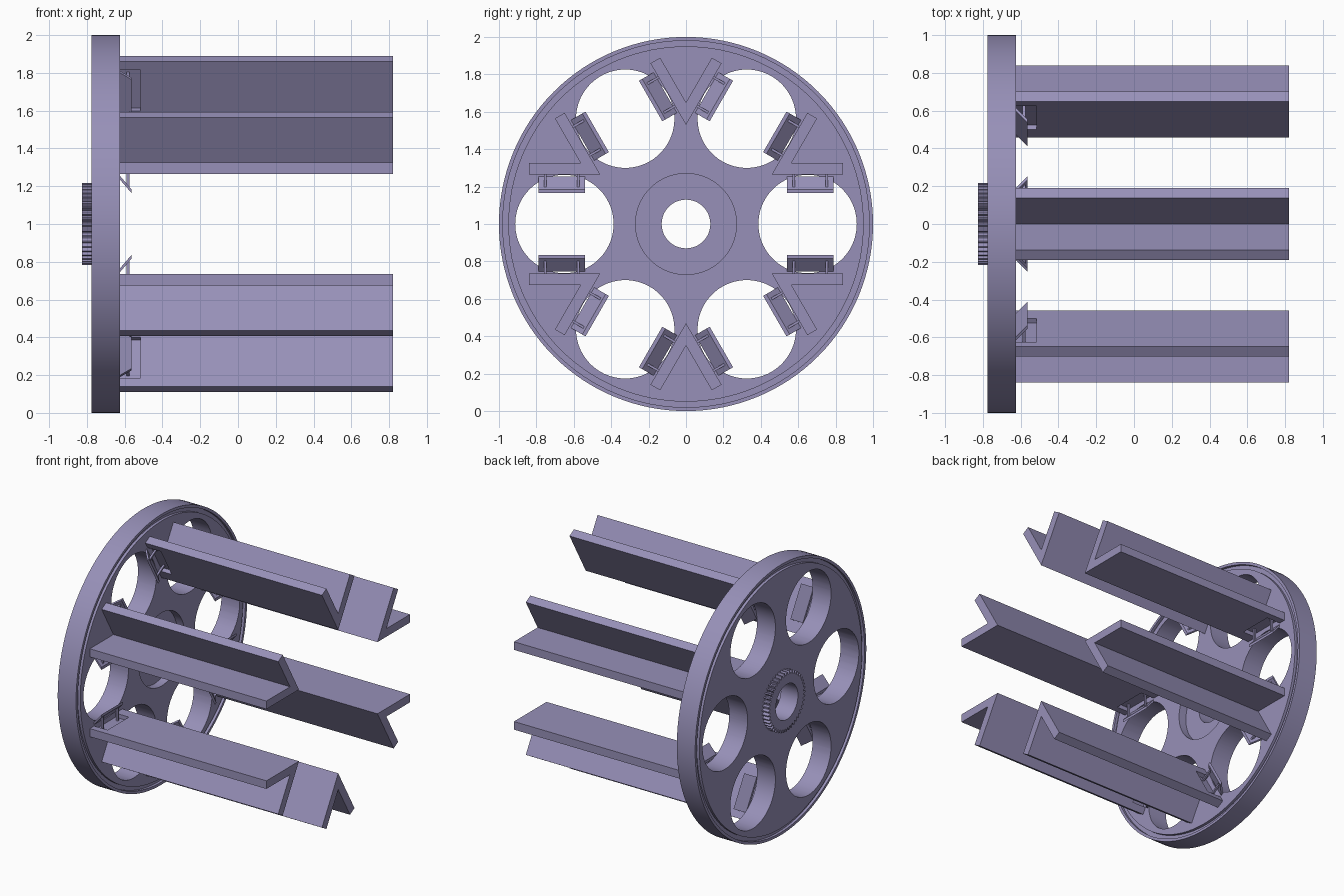
import bpy, bmesh
from math import sin, cos, pi, radians
from mathutils import Matrix, Vector

if "Cube" in bpy.data.objects:
    bpy.data.objects.remove(bpy.data.objects["Cube"], do_unlink=True)

# Single colour
violet = bpy.data.materials.new("dusty_violet")
violet.use_nodes = True
tint = (0.31, 0.28, 0.48, 1)
violet.diffuse_color = tint
violet.node_tree.nodes["Principled BSDF"].inputs["Base Color"].default_value = tint

INNER, OUTER = -0.625, -0.775      # plate faces along the axle
ARM, THICK, APEX = 0.38, 0.06, 0.53
POCKET = (0.08, 0.33)              # pocket span along each arm
POCKET_DEPTH, POCKET_END, RAIL_END = 0.03, -0.515, 0.82


def finish(name, bm, angle=0.0, smooth=False):
    bmesh.ops.recalc_face_normals(bm, faces=bm.faces)
    mesh = bpy.data.meshes.new(name)
    bm.to_mesh(mesh)
    bm.free()
    mesh.materials.append(violet)
    ob = bpy.data.objects.new(name, mesh)
    bpy.context.collection.objects.link(ob)
    ob.location.z = 1
    ob.rotation_euler.x = angle
    if smooth:
        smooth_sharp(ob)
    return ob


def select(ob):
    bpy.ops.object.select_all(action='DESELECT')
    ob.select_set(True)
    bpy.context.view_layer.objects.active = ob


def smooth_sharp(ob):
    select(ob)
    bpy.ops.object.shade_smooth_by_angle(angle=radians(25))


def lathe(bm, profile, steps):
    """Closed profile of (x, radius) about the axle; a radius may be a repeating list."""
    rings = []
    for x, r in profile:
        ring = []
        for i in range(steps):
            a = 2 * pi * i / steps
            rad = r[i % len(r)] if isinstance(r, list) else r
            ring.append(bm.verts.new((x, rad * cos(a), rad * sin(a))))
        rings.append(ring)
    for k, ring in enumerate(rings):
        nxt = rings[(k + 1) % len(rings)]
        for i in range(steps):
            j = (i + 1) % steps
            bm.faces.new((ring[i], ring[j], nxt[j], nxt[i]))


def prism(bm, start, end):
    """Solid between two matching outlines."""
    a = [bm.verts.new(p) for p in start]
    b = [bm.verts.new(p) for p in end]
    bm.faces.new(a)
    bm.faces.new(b)
    for i in range(len(a)):
        j = (i + 1) % len(a)
        bm.faces.new((a[i], a[j], b[j], b[i]))


def on_arm(x, s, d, side):
    """Point s along an arm and d below its outer surface."""
    c, h = cos(pi / 6), 0.5
    return Vector((x, APEX + s * c + d * h, side * (s * h - d * c)))


def rail_outline(x, pocket):
    half = [(0, 0)]
    if pocket:
        s1, s2 = POCKET
        half += [(s1, 0), (s1, POCKET_DEPTH), (s2, POCKET_DEPTH), (s2, 0)]
    half += [(ARM, 0), (ARM, THICK)]
    upper = [on_arm(x, s, d, 1) for s, d in half]
    lower = [on_arm(x, s, d, -1) for s, d in half[1:]]
    return upper + [Vector((x, APEX + 2 * THICK, 0))] + lower[::-1]


# Round end plate: rim groove on both faces, hub recess on the inner face
bm = bmesh.new()
g = 0.02
lathe(bm, [(OUTER, 0.13), (OUTER, 0.95), (OUTER + g, 0.95), (OUTER + g, 0.98),
           (OUTER, 0.98), (OUTER, 1), (INNER, 1), (INNER, 0.98), (INNER - g, 0.98),
           (INNER - g, 0.95), (INNER, 0.95), (INNER, 0.27), (INNER - 0.06, 0.27),
           (INNER - 0.06, 0.13)], 128)
plate = finish("end_plate", bm)

# Six round windows cut through the plate
bm = bmesh.new()
for k in range(6):
    a = k * pi / 3
    m = (Matrix.Translation((-0.7, 0.65 * cos(a), 0.65 * sin(a)))
         @ Matrix.Rotation(pi / 2, 4, 'Y'))
    bmesh.ops.create_cone(bm, cap_ends=True, segments=72, radius1=0.263,
                          radius2=0.263, depth=0.4, matrix=m)
cutter = finish("window_cutter", bm)
cutter.hide_render = True
cut = plate.modifiers.new("windows", 'BOOLEAN')
cut.operation, cut.solver, cut.object = 'DIFFERENCE', 'EXACT', cutter
select(plate)
bpy.ops.object.modifier_apply(modifier=cut.name)
bpy.data.objects.remove(cutter, do_unlink=True)
smooth_sharp(plate)

# Toothed drive wheel on the outer face
bm = bmesh.new()
teeth = [0.218, 0.218, 0.196, 0.196]
lathe(bm, [(-0.825, 0.13), (-0.825, teeth), (OUTER, teeth), (OUTER, 0.13)], 44 * 4)
finish("drive_pulley", bm, smooth=True)

# Six V-shaped rails, each with a snap clip on both arms
for k in range(6):
    angle = pi / 6 + k * pi / 3
    bm = bmesh.new()
    prism(bm, rail_outline(INNER, True), rail_outline(POCKET_END, True))
    prism(bm, rail_outline(POCKET_END, False), rail_outline(RAIL_END, False))
    finish(f"rail_{k + 1}", bm, angle)

    bm = bmesh.new()
    tab = [(INNER, -0.01), (-0.565, -0.08), (-0.565, -0.1), (INNER, -0.03)]
    post = [(-0.59, POCKET_DEPTH), (-0.575, POCKET_DEPTH), (-0.575, -0.075), (-0.59, -0.055)]
    parts = [(tab, *POCKET), (post, 0.11, 0.123), (post, 0.287, 0.3)]
    for side in (1, -1):
        for shape, s1, s2 in parts:
            prism(bm, [on_arm(x, s1, d, side) for x, d in shape],
                  [on_arm(x, s2, d, side) for x, d in shape])
    finish(f"rail_clips_{k + 1}", bm, angle)
